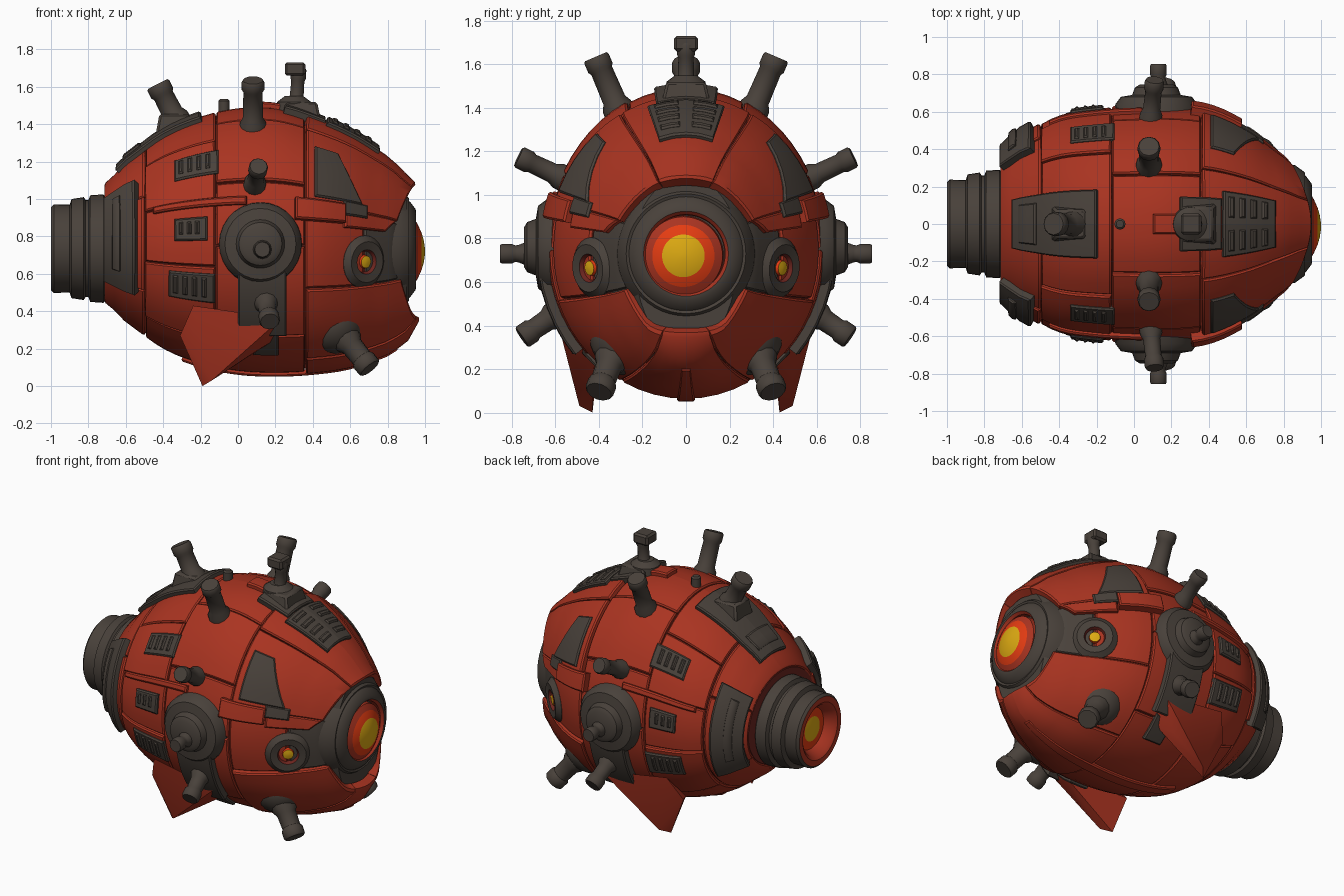
import bpy, bmesh, math
from mathutils import Vector

if "Cube" in bpy.data.objects:
    bpy.data.objects.remove(bpy.data.objects["Cube"])

def material(name, rgb):
    m = bpy.data.materials.new(name)
    m.use_nodes = True
    m.diffuse_color = (*rgb, 1)
    m.node_tree.nodes["Principled BSDF"].inputs["Base Color"].default_value = (*rgb, 1)
    return m

RED, GREY, ORANGE, YELLOW, DEEP = range(5)
MATS = [material("painted red", (.4, .034, .015)), material("gunmetal", (.066, .053, .043)),
        material("glowing orange", (.78, .045, .006)), material("glowing yellow", (.72, .4, .006)),
        material("deep red", (.15, .018, .013))]
MADE = []
ZC = .75

def finish(name, bm, mirror=False):
    bmesh.ops.recalc_face_normals(bm, faces=bm.faces)
    me = bpy.data.meshes.new(name)
    bm.to_mesh(me)
    bm.free()
    for m in MATS:
        me.materials.append(m)
    ob = bpy.data.objects.new(name, me)
    bpy.context.scene.collection.objects.link(ob)
    if mirror:
        mod = ob.modifiers.new("mirror", 'MIRROR')
        mod.use_axis = (False, True, False)
    MADE.append(ob)

# Hull stations: x, half width, height above and depth below the axis
STATIONS = [(-.72, .37, .33, .30), (-.6, .475, .45, .41), (-.4, .58, .60, .55), (-.2, .615, .69, .63),
            (0, .628, .735, .67), (.2, .632, .735, .68), (.4, .605, .675, .67), (.6, .503, .585, .64),
            (.8, .35, .455, .57), (.92, .25, .34, .48), (.98, .2, .28, .35)]

def section(x):
    i = max(0, min(len(STATIONS) - 2, sum(s[0] <= x for s in STATIONS) - 1))
    p = [STATIONS[max(0, min(len(STATIONS) - 1, i + k))] for k in (-1, 0, 1, 2)]
    t = (x - p[1][0]) / (p[2][0] - p[1][0])
    out = []
    for k in (1, 2, 3):
        a, b, c, d = (q[k] for q in p)
        out.append(b + .5 * t * (c - a + t * (2 * a - 5 * b + 4 * c - d + t * (3 * (b - c) + d - a))))
    return out

def skin(x, a):
    w, up, down = section(x)
    s = math.sin(a)
    return Vector((x, w * math.cos(a), ZC + (up if s > 0 else down) * s))

def normal(x, a):
    e = .01
    u = skin(x + e, a) - skin(x - e, a)
    v = skin(x, a + e) - skin(x, a - e)
    n = v.cross(u).normalized()
    return n if n.dot(skin(x, a) - Vector((x, 0, ZC))) > 0 else -n

def plate(name, x0, x1, a0, a1, lift=0, mat=RED, gap=.003, depth=.03, front=None):
    """Curved armour plate that follows the hull; front(a) gives a slanted front edge."""
    a0, a1 = math.radians(a0), math.radians(a1)
    nx = max(2, int((x1 - x0) / .05))
    na = max(2, int((a1 - a0) / .1))
    bm = bmesh.new()
    layers = []
    for off, inset in ((lift - depth, gap), (lift - .008, gap), (lift, gap + .008)):
        grid = []
        for i in range(nx + 1):
            row = []
            for j in range(na + 1):
                lo = a0 + inset / .6 if a0 > -1.57 else a0
                hi = a1 - inset / .6 if a1 < 1.57 else a1
                a = lo + (hi - lo) * j / na
                end = (front(a) if front else x1) - inset
                x = x0 + inset + (end - x0 - inset) * i / nx
                p = skin(x, a) + normal(x, a) * off
                if abs(abs(a) - math.pi / 2) < .001:
                    p.y = 0
                row.append(bm.verts.new(p))
            grid.append(row)
        layers.append(grid)
    for g in (layers[0], layers[2]):
        for i in range(nx):
            for j in range(na):
                bm.faces.new((g[i][j], g[i + 1][j], g[i + 1][j + 1], g[i][j + 1]))
    rims = [[g[i][0] for i in range(nx)] + [g[nx][j] for j in range(na)]
            + [g[i][na] for i in range(nx, 0, -1)] + [g[0][j] for j in range(na, 0, -1)] for g in layers]
    for r, s in zip(rims, rims[1:]):
        for k in range(len(r)):
            q = (k + 1) % len(r)
            bm.faces.new((r[k], r[q], s[q], s[k]))
    for f in bm.faces:
        f.material_index = mat
    finish(name, bm, True)

def lathe(name, profile, origin, axis, mirror=False, n=32):
    """Turned part; profile rows are (height, radius, colour of the band that follows)."""
    rot = Vector(axis).to_track_quat('Z', 'Y')
    bm = bmesh.new()
    rings = []
    for h, r, _ in profile:
        rings.append([bm.verts.new(Vector(origin) + rot @ Vector((r * math.cos(k * math.tau / n),
                      r * math.sin(k * math.tau / n), h))) for k in range(n)])
    for (a, b, p) in zip(rings, rings[1:], profile):
        for k in range(n):
            bm.faces.new((a[k], a[k - 1], b[k - 1], b[k])).material_index = p[2]
    for ring, p in ((rings[0], profile[0]), (rings[-1], profile[-1])):
        bm.faces.new(ring).material_index = p[2]
    finish(name, bm, mirror)

def rod(name, p, q, r=.045, mirror=False):
    """Stubby barrel with a flared foot and a thick tip."""
    d = Vector(q) - Vector(p)
    n = d.length
    lathe(name, [(-.05, r * 1.35, GREY), (.02, r * 1.3, GREY), (.05, r, GREY), (n - .07, r * .95, GREY),
                 (n - .055, r * 1.12, GREY), (n - .01, r * 1.12, GREY), (n, r, GREY)], p, d, mirror, 12)

def block(name, centre, size, taper):
    bm = bmesh.new()
    bmesh.ops.create_cube(bm, size=1)
    for v in bm.verts:
        k = taper if v.co.z > 0 else 1
        v.co = Vector(centre) + Vector((v.co.x * size[0] * k, v.co.y * size[1] * k, v.co.z * size[2]))
    bmesh.ops.bevel(bm, geom=bm.edges[:], offset=.012, segments=1, affect='EDGES')
    for f in bm.faces:
        f.material_index = GREY
    finish(name, bm)

# Inner hull, seen in the seams between plates and around the main eye
bm = bmesh.new()
loops = []
for i in range(33):
    x = -.72 + 1.63 * i / 32
    loops.append([bm.verts.new(skin(x, k * math.tau / 48) - normal(x, k * math.tau / 48) * .018) for k in range(48)])
for a, b in zip(loops, loops[1:]):
    for k in range(48):
        bm.faces.new((a[k - 1], a[k], b[k], b[k - 1]))
bm.faces.new(loops[0])
bm.faces.new(loops[-1])
for f in bm.faces:
    f.material_index = GREY if f.calc_center_median().x > .74 else DEEP
finish("inner_hull", bm)

# Red armour, in bands along the hull
BANDS = [(-.72, -.5, (-90, -30, 30, 90)), (-.5, -.12, (-90, -50, -10, 20, 52, 90)),
         (-.12, .36, (-90, -45, 0, 28, 65, 90))]
for b, (x0, x1, cuts) in enumerate(BANDS):
    for k, (a0, a1) in enumerate(zip(cuts, cuts[1:])):
        plate(f"armour_{b}_{k}", x0, x1, a0, a1, .008 * (k % 2))
plate("cheek_armour", .36, .68, -20, 18, -.004)
plate("cheek_socket", .68, .88, -20, 18, -.006, GREY)
hood_edge = lambda a: .80 + .14 * math.sin(a)
jaw_edge = lambda a: .82 - .145 * math.sin(a)
for k, (a0, a1) in enumerate(((18, 62), (62, 90))):
    plate(f"hood_{k}", .36, .94, a0, a1, .022, depth=.06, front=hood_edge)
plate("hood_tip", .56, .82, 9, 18.5, .022, depth=.05, front=lambda a: .72 + .38 * a)
for k, (a0, a1) in enumerate(((-90, -62), (-62, -20))):
    plate(f"jaw_{k}", .36, .96, a0, a1, .014, depth=.06, front=jaw_edge)
plate("shoulder_bar", .3, .56, 11, 21, .05, depth=.08)
plate("side_rail", -.45, .05, 17, 21, .025)
plate("crown_plate", .1, .24, 85, 90, .03)
plate("keel_strip", -.3, .85, -90, -86, .02)

# Grey inset panels and slatted vents
def vent(name, x0, x1, a0, a1, lift=.02, slats=4):
    plate(name, x0, x1, a0, a1, lift, GREY)
    w = (x1 - x0 - .05) / slats
    for k in range(slats):
        s = x0 + .025 + k * w
        plate(f"{name}_slat_{k}", s, s + w * .6, a0 + 3, min(a1 - 2, 87), lift + .009, GREY, .002, .012)

vent("upper_vent", -.34, -.1, 32, 45)
vent("middle_vent", -.34, -.16, 2, 13, slats=3)
vent("lower_vent", -.37, -.12, -28, -13)
vent("top_front_vent", .46, .74, 73, 90, .045)
plate("brow_panel", .4, .66, 22, 50, .034, GREY, front=lambda a: .76 - .27 * a)
plate("brow_panel_tail", .55, .68, 15, 23, .034, GREY)
plate("belly_panel", .08, .22, -58, -42, .02, GREY)
plate("hub_lower_arm", 0, .26, -42, -8, .055, GREY, depth=.08)
plate("rear_side_slab", -.7, -.53, -33, 42, .045, GREY, depth=.07)
plate("rear_side_strip", -.64, -.6, -18, 34, .058, GREY)
plate("top_rear_panel", -.64, -.19, 73, 90, .03, GREY)
plate("top_rear_ridge", -.6, -.5, 78, 90, .04, GREY)
plate("top_front_base", .24, .46, 77, 90, .04, GREY, depth=.08)

# Main eye and its housing
lathe("eye_housing", [(.74, .33, GREY), (.86, .315, GREY), (.915, .275, GREY), (.91, .262, GREY), (.92, .255, GREY),
                      (.95, .215, GREY), (.952, .195, RED), (.935, .18, RED), (.8, .17, GREY)], (0, 0, .73), (1, 0, 0), n=48)
lathe("eye_lens", [(.9, .185, RED), (.94, .18, RED), (.962, .143, ORANGE), (.982, .098, YELLOW),
                   (.993, .06, YELLOW), (1, .015, YELLOW)], (0, -.012, .72), (1, 0, 0), n=48)

# Rear thruster
lathe("thruster", [(.6, .33, GREY), (.7, .27, GREY), (.72, .29, GREY), (.79, .285, GREY), (.8, .26, GREY), (.815, .26, GREY),
                   (.825, .275, GREY), (.89, .265, GREY), (.9, .235, GREY), (.985, .237, GREY), (1, .222, RED),
                   (1, .185, RED), (.985, .165, RED), (.93, .135, ORANGE), (.94, .08, YELLOW), (.95, .02, YELLOW)],
      (0, 0, .735), (-1, 0, 0), n=40)

# Small side eyes
ang = math.radians(-8)
lathe("side_eye", [(-.08, .145, GREY), (.03, .14, GREY), (.06, .11, GREY), (.055, .066, DEEP), (.03, .055, DEEP),
                   (.03, .037, ORANGE), (.05, .033, YELLOW), (.055, .01, YELLOW)],
      skin(.68, ang) - normal(.68, ang) * .042, normal(.68, ang), True, 24)

# Side hubs with their barrels
lathe("side_hub", [(.5, .23, GREY), (.64, .22, GREY), (.68, .19, GREY), (.69, .13, GREY), (.73, .115, GREY),
                   (.745, .09, GREY)], (.12, 0, .76), (0, 1, 0), True, 28)
rod("hub_barrel", (.13, .72, .73), (.13, .855, .73), .04, True)
rod("lower_barrel", (.15, .6, .45), (.17, .755, .345), .05, True)
rod("upper_side_barrel", (.09, .57, 1.08), (.11, .77, 1.175), .046, True)
rod("top_side_barrel", (.08, .31, 1.39), (.08, .415, 1.635), .054, True)

# Front lower guns with ball joints
lathe("gun_joint", [(-.12, .15, GREY), (.02, .15, GREY), (.07, .125, GREY), (.11, .07, GREY), (.12, .02, GREY)],
      (.53, .3, .315), (.45, .5, -.45), True, 20)
rod("gun_barrel", (.58, .34, .25), (.705, .4, .095), .06, True)

# Top fittings
rod("rear_top_barrel", (-.33, 0, 1.42), (-.43, 0, 1.615), .058)
block("rear_top_mount", (-.34, 0, 1.4), (.2, .19, .11), .8)
block("front_top_mount", (.34, 0, 1.455), (.22, .24, .13), .75)
lathe("front_top_dome", [(-.05, .1, GREY), (.04, .09, GREY), (.07, .05, GREY)], (.3, 0, 1.48), (0, 0, 1), n=20)
rod("periscope_mast", (.31, 0, 1.5), (.325, 0, 1.7), .037)
block("periscope_head", (.305, 0, 1.695), (.11, .11, .07), 1)
lathe("top_peg", [(-.06, .03, GREY), (.04, .03, GREY), (.05, .02, GREY)], (-.075, 0, 1.485), (0, 0, 1), n=12)

# Swept red fins under the hull
bm = bmesh.new()
for p in ((-.31, .47, .27), (-.24, .55, .43), (.23, .575, .36), (.1, .49, .19), (-.14, .49, .03),
          (-.19, .43, 0), (-.28, .4, .26), (.2, .42, .25)):
    bm.verts.new(p)
bmesh.ops.convex_hull(bm, input=bm.verts[:])
finish("fin", bm, True)

# Smooth shading with sharp plate edges
bpy.ops.object.select_all(action='DESELECT')
for ob in MADE:
    ob.select_set(True)
bpy.context.view_layer.objects.active = MADE[0]
bpy.ops.object.shade_smooth_by_angle(angle=math.radians(35))
